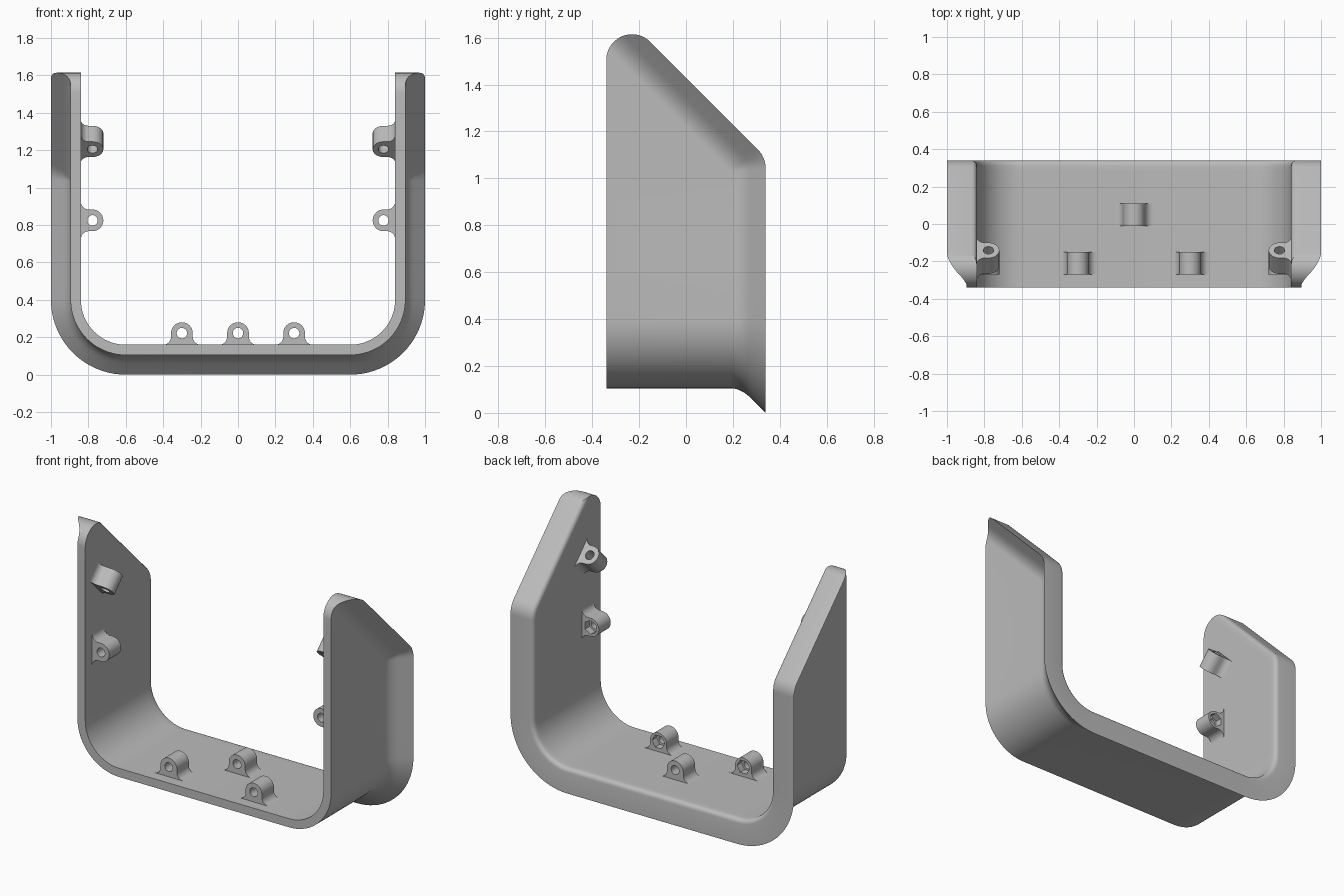
import bpy, bmesh
from math import sin, cos, pi, sqrt, radians
from mathutils import Vector, Matrix

if "Cube" in bpy.data.objects:
    bpy.data.objects.remove(bpy.data.objects["Cube"])

grey = bpy.data.materials.new("light_grey")
grey.use_nodes = True
grey.diffuse_color = (0.5, 0.5, 0.5, 1)
grey.node_tree.nodes["Principled BSDF"].inputs["Base Color"].default_value = (0.5, 0.5, 0.5, 1)

# Main dimensions
DEPTH = 0.34            # half depth
INNER, CX, CZ = 0.24, 0.60, 0.40   # inner corner radius and centre
WALL, FLARE, EASE = 0.055, 0.105, 0.045
SLANT = 1.43            # slanted edge: y + z = SLANT
R = 0.12                # rear shoulder radius
SY = DEPTH - R
SZ = SLANT - SY - R * sqrt(2)
TR, TY = 0.11, -0.23    # rounded tip radius and centre
TZ = SLANT - TR * sqrt(2) - TY
ROUND = 0.028           # rounded inner edge


def inset_edge(z, d):
    """Depth of the rear and slanted edge, moved inwards by d."""
    r = R - d
    back, slope = DEPTH - d, SLANT - d * sqrt(2) - z
    if r > 0 and SZ < z < SZ + r * sin(pi / 4):
        return SY + sqrt(r * r - (z - SZ) ** 2)
    return min(back, slope)


def edge_distance(y, z):
    dy, dz = y - SY, z - SZ
    if dy > 0 and 0 < dz < dy:
        return max(0, R - sqrt(dy * dy + dz * dz))
    return max(0, min(DEPTH - y, (SLANT - y - z) / sqrt(2)))


def flare(d):
    """Outward flange with an eased foot."""
    if d < FLARE - EASE:
        return FLARE - d
    return max(0, FLARE + EASE - d) ** 2 / (4 * EASE)


def round_over(d):
    return ROUND - sqrt(ROUND ** 2 - max(0, ROUND - d) ** 2)


def tip_limits(z):
    if z <= TZ:
        return -DEPTH, DEPTH
    w = sqrt(max(0, TR ** 2 - (z - TZ) ** 2))
    return TY - w, (TY + w if z > TZ + TR * sin(pi / 4) else DEPTH)


# Stations along half of the U: base point, outward normal, height
heights = [TZ + TR * sin(pi / 2 * (1 - i / 16)) for i in range(17)]
heights += [1.4, 1.3, 1.2]
heights += [SZ + R * sin(pi / 4 * (1 - i / 8)) for i in range(9)]
heights += [SZ - 0.008, 0.9, 0.6]
half = [(Vector((CX + INNER, 0, z)), Vector((1, 0, 0)), z) for z in heights]
for i in range(21):
    a = pi / 2 * i / 20
    n = Vector((cos(a), 0, -sin(a)))
    half.append((Vector((CX, 0, CZ)) + n * INNER, n, CZ))


def flip(v):
    return Vector((-v.x, v.y, v.z))


stations = half + [(flip(p), flip(n), z) for p, n, z in reversed(half)]
levels = [0, 0.002, 0.006, 0.012, 0.019, ROUND, 0.06] + [0.06 + 0.01 * i for i in range(1, 10)]

# U-shaped shell with flared rim
bm = bmesh.new()
outer, inner = [], []
for p, n, z in stations:
    front, back = tip_limits(z)
    ys = [max(front, min(back, inset_edge(z, d))) for d in levels] + [front]
    o, i = [], []
    for y in ys:
        d = edge_distance(y, z)
        base = p + Vector((0, y, 0))
        o.append(bm.verts.new(base + n * (WALL + flare(d))))
        i.append(bm.verts.new(base + n * round_over(d)))
    outer.append(o)
    inner.append(i)
for s in range(len(stations) - 1):
    for g in (outer, inner):
        for k in range(len(levels)):
            bm.faces.new((g[s][k], g[s + 1][k], g[s + 1][k + 1], g[s][k + 1]))
    for k in (0, -1):
        bm.faces.new((outer[s][k], outer[s + 1][k], inner[s + 1][k], inner[s][k]))
bmesh.ops.remove_doubles(bm, verts=bm.verts, dist=0.00005)
bmesh.ops.recalc_face_normals(bm, faces=bm.faces)


def finish(ob):
    ob.data.materials.clear()
    ob.data.materials.append(grey)
    bpy.ops.object.select_all(action='DESELECT')
    ob.select_set(True)
    bpy.context.view_layer.objects.active = ob
    bpy.ops.object.shade_smooth_by_angle(angle=radians(30))


mesh = bpy.data.meshes.new("flared_shell")
bm.to_mesh(mesh)
bm.free()
shell = bpy.data.objects.new("flared_shell", mesh)
bpy.context.collection.objects.link(shell)
finish(shell)

# Screw lugs
LUG_R, LUG_H, LUG_T = 0.058, 0.062, 0.12
FOOT = 0.042


def ring(radius, count):
    return [(radius * cos(2 * pi * i / count), LUG_H + radius * sin(2 * pi * i / count))
            for i in range(count)]


def lug_outline():
    x = LUG_R + FOOT
    side = [(x, -0.01)]
    for i in range(9):
        a = pi / 2 * i / 8
        side.append((x - FOOT * sin(a), FOOT - FOOT * cos(a)))
    top = [(LUG_R * cos(pi * i / 20), LUG_H + LUG_R * sin(pi * i / 20)) for i in range(21)]
    return side + top + [(-px, py) for px, py in reversed(side)]


def slab(name, hole, low, high, matrix):
    curve = bpy.data.curves.new(name, 'CURVE')
    curve.dimensions, curve.fill_mode = '2D', 'BOTH'
    curve.extrude = (high - low) / 2
    for pts in (lug_outline(), hole):
        sp = curve.splines.new('POLY')
        sp.points.add(len(pts) - 1)
        for q, (px, py) in zip(sp.points, pts):
            q.co = (px, py, 0, 1)
        sp.use_cyclic_u = True
    temp = bpy.data.objects.new(name + "_outline", curve)
    bpy.context.collection.objects.link(temp)
    deps = bpy.context.evaluated_depsgraph_get()
    me = bpy.data.meshes.new_from_object(temp.evaluated_get(deps))
    bpy.data.objects.remove(temp)
    me.transform(matrix @ Matrix.Translation((0, 0, (low + high) / 2)))
    b = bmesh.new()
    b.from_mesh(me)
    bmesh.ops.remove_doubles(b, verts=b.verts, dist=0.00005)
    bmesh.ops.recalc_face_normals(b, faces=b.faces)
    b.to_mesh(me)
    b.free()
    ob = bpy.data.objects.new(name, me)
    bpy.context.collection.objects.link(ob)
    finish(ob)


def lug(name, origin, up, axis, nut_pocket):
    up, axis = Vector(up), Vector(axis).normalized()
    m = Matrix((up.cross(axis), up, axis)).transposed().to_4x4()
    m = Matrix.Translation(origin) @ m
    h = LUG_T / 2
    split = -0.015 if nut_pocket else -h
    slab(name, ring(0.028, 24), split, h, m)
    if nut_pocket:
        slab(name + "_nut_pocket", ring(0.045, 6), -h, split, m)


FLOOR, SIDE = CZ - INNER, CX + INNER
FORWARD = (0, -1, 0)
lug("floor_lug_centre", (0, 0.05, FLOOR), (0, 0, 1), FORWARD, False)
for s, word in ((1, "left"), (-1, "right")):
    lug("floor_lug_" + word, (0.3 * s, -0.21, FLOOR), (0, 0, 1), FORWARD, True)
    lug("side_lug_" + word, (SIDE * s, -0.21, 0.825), (-s, 0, 0), FORWARD, True)
    lug("slanted_lug_" + word, (SIDE * s, -0.183, 1.247), (-s, 0, 0), (0, -1, -1), False)
